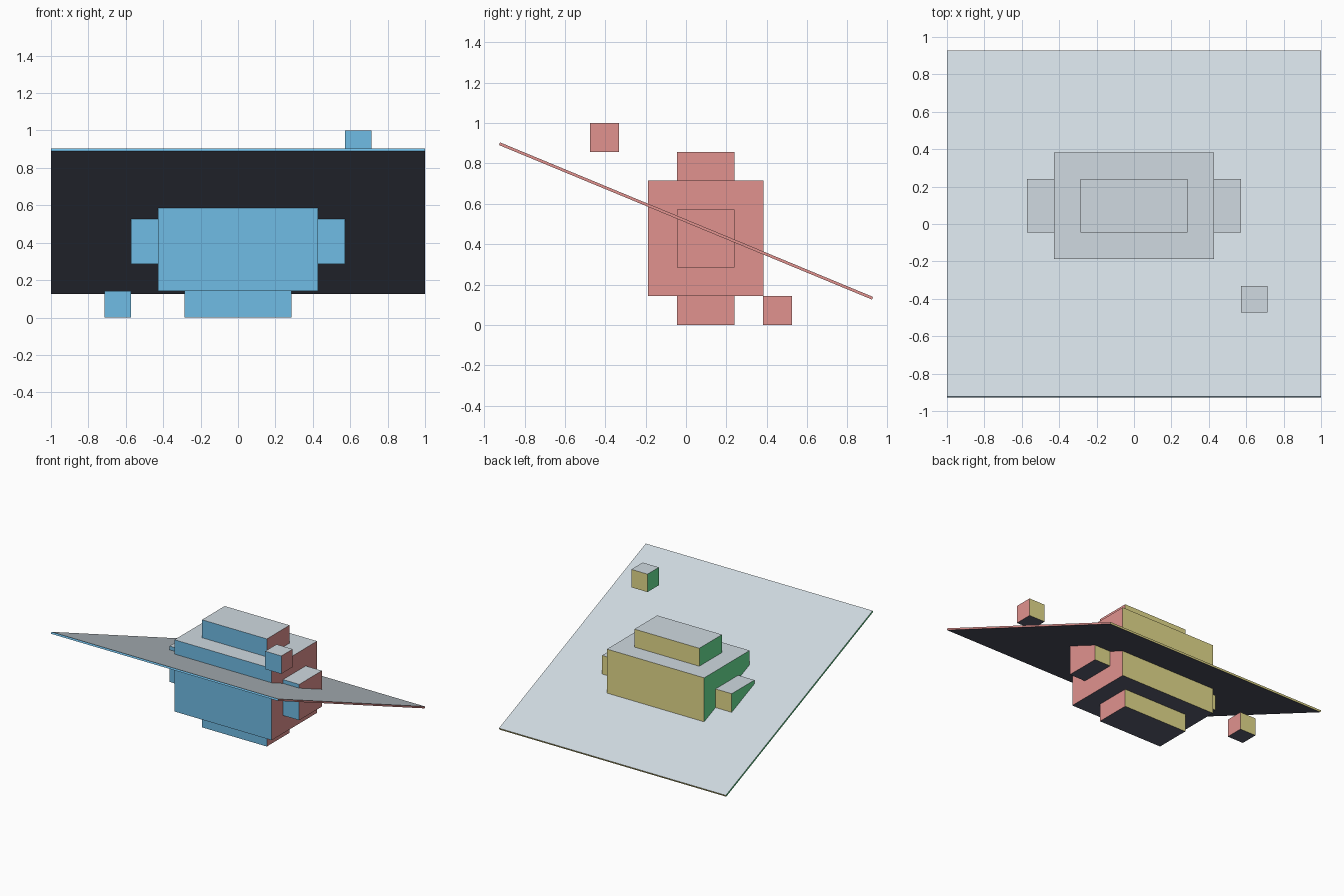
import bpy
import bmesh
from math import radians
from mathutils import Vector

cube = bpy.data.objects.get("Cube")
if cube:
    bpy.data.objects.remove(cube, do_unlink=True)


def linear(c):
    c /= 255
    return c / 12.92 if c <= 0.04045 else ((c + 0.055) / 1.055) ** 2.4


def make_material(name, rgb):
    mat = bpy.data.materials.new(name)
    colour = (*[linear(c) for c in rgb], 1)
    mat.diffuse_color = colour
    mat.use_nodes = True
    bsdf = mat.node_tree.nodes["Principled BSDF"]
    bsdf.inputs["Base Color"].default_value = colour
    bsdf.inputs["Roughness"].default_value = 0.8
    return mat


# One colour for each facing direction
SIDES = [
    (Vector((0, -1, 0)), make_material("sky blue", (112, 188, 229))),
    (Vector((0, 1, 0)), make_material("straw yellow", (227, 217, 139))),
    (Vector((1, 0, 0)), make_material("coral pink", (225, 146, 143))),
    (Vector((-1, 0, 0)), make_material("leaf green", (108, 232, 154))),
    (Vector((0, 0, 1)), make_material("pale grey", (208, 218, 225))),
    (Vector((0, 0, -1)), make_material("dark slate", (90, 94, 112))),
]


def box(name, centre, size, tilt=0):
    """Box whose faces are coloured by the direction they face before tilting."""
    bm = bmesh.new()
    bmesh.ops.create_cube(bm, size=1)
    bmesh.ops.scale(bm, vec=size, verts=bm.verts)
    bm.normal_update()
    for face in bm.faces:
        face.material_index = max(range(len(SIDES)),
                                  key=lambda i: face.normal.dot(SIDES[i][0]))
    mesh = bpy.data.meshes.new(name)
    bm.to_mesh(mesh)
    bm.free()
    for _, mat in SIDES:
        mesh.materials.append(mat)
    obj = bpy.data.objects.new(name, mesh)
    obj.location = centre
    obj.rotation_euler.x = radians(tilt)
    bpy.context.collection.objects.link(obj)
    return obj


U = 1 / 7            # grid unit shared by all blocks
MID = (0, 0.0975, 3 * U)

# Central body with a block running through it each way
box("body", MID, (6 * U, 4 * U, 4 * U))
box("vertical_block", MID, (4 * U, 2 * U, 6 * U))
box("cross_block", MID, (8 * U, 2 * U, 2 * U))

# Thin sheet, raised at the front
box("tilted_sheet", (0, 0, 0.515), (2, 2, 0.0143), tilt=-22.5)

# Loose corner cubes
box("upper_cube", (4.5 * U, -0.403, 6.5 * U), (U, U, U))
box("lower_cube", (-4.5 * U, 0.453, 0.5 * U), (U, U, U))
